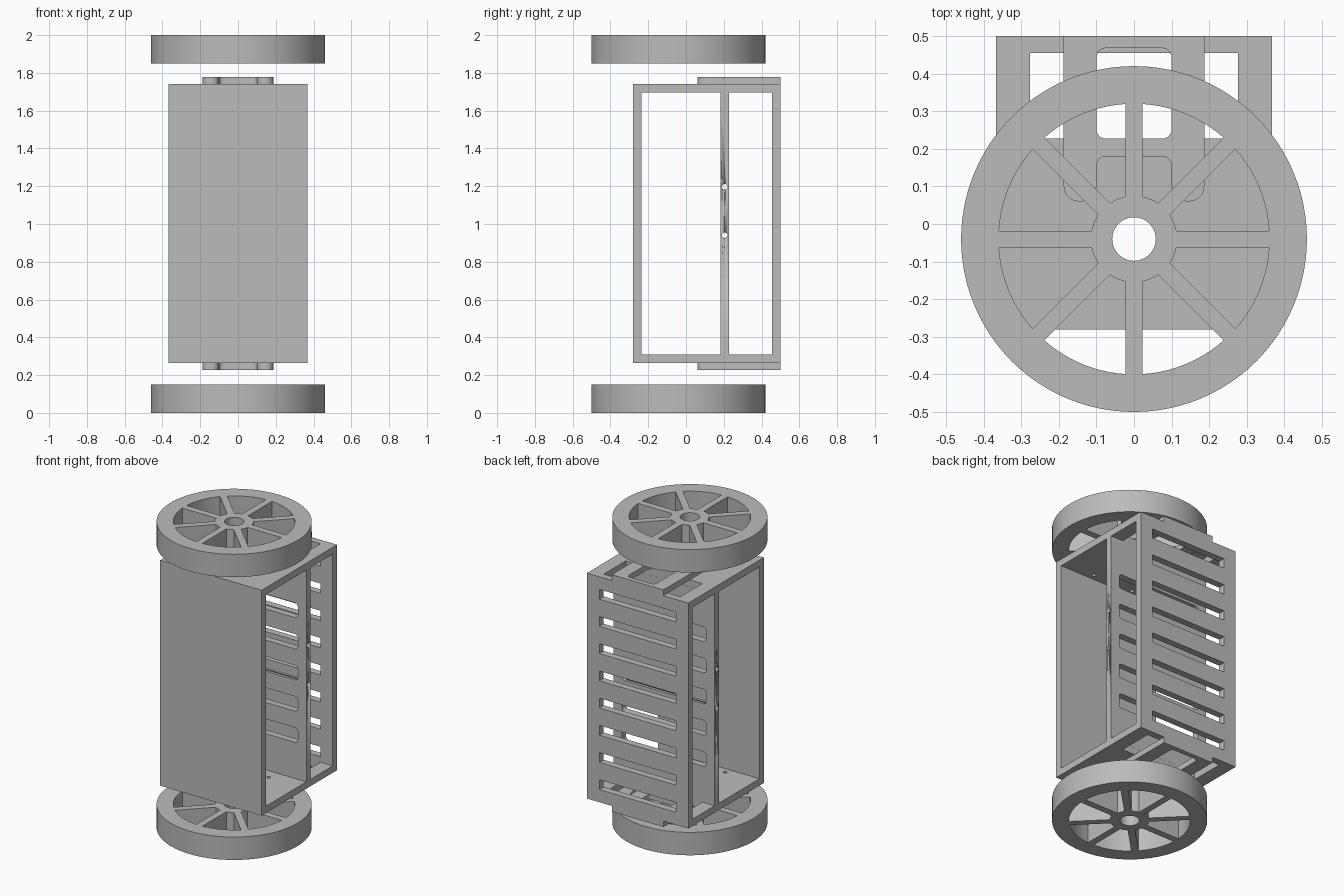
import bpy
import bmesh
from math import sin, cos, pi, asin
from mathutils import Matrix

cube = bpy.data.objects.get("Cube")
if cube:
    bpy.data.objects.remove(cube, do_unlink=True)

grey = bpy.data.materials.new("plain grey")
grey.use_nodes = True
grey.diffuse_color = (0.5, 0.5, 0.5, 1)
grey.node_tree.nodes["Principled BSDF"].inputs["Base Color"].default_value = (0.5, 0.5, 0.5, 1)


def arc(cx, cy, r, a0, a1, n):
    return [(cx + r * cos(a0 + (a1 - a0) * i / n), cy + r * sin(a0 + (a1 - a0) * i / n))
            for i in range(n + 1)]


def circle(cx, cy, r, n=32):
    return arc(cx, cy, r, 0, 2 * pi, n)[:-1]


def rect(x0, x1, y0, y1, r=0):
    if not r:
        return [(x0, y0), (x1, y0), (x1, y1), (x0, y1)]
    corners = [(x1 - r, y1 - r), (x0 + r, y1 - r), (x0 + r, y0 + r), (x1 - r, y0 + r)]
    return [p for i, (x, y) in enumerate(corners)
            for p in arc(x, y, r, i * pi / 2, (i + 1) * pi / 2, 6)]


def plate(name, loops, depth, matrix):
    """Extrude an outline with holes into a solid plate."""
    curve = bpy.data.curves.new(name, "CURVE")
    curve.dimensions = "2D"
    curve.fill_mode = "BOTH"
    curve.extrude = depth / 2
    for loop in loops:
        spline = curve.splines.new("POLY")
        spline.points.add(len(loop) - 1)
        for point, (x, y) in zip(spline.points, loop):
            point.co = (x, y, 0, 1)
        spline.use_cyclic_u = True
    temp = bpy.data.objects.new(name + " outline", curve)
    bpy.context.collection.objects.link(temp)
    bpy.context.view_layer.update()
    mesh = bpy.data.meshes.new_from_object(temp.evaluated_get(bpy.context.evaluated_depsgraph_get()))
    bpy.data.objects.remove(temp, do_unlink=True)
    bm = bmesh.new()
    bm.from_mesh(mesh)
    bmesh.ops.remove_doubles(bm, verts=bm.verts, dist=0.0001)
    bmesh.ops.transform(bm, matrix=matrix, verts=bm.verts)
    bmesh.ops.recalc_face_normals(bm, faces=bm.faces)
    bm.to_mesh(mesh)
    bm.free()
    mesh.name = name
    mesh.materials.clear()
    mesh.materials.append(grey)
    obj = bpy.data.objects.new(name, mesh)
    bpy.context.collection.objects.link(obj)
    bpy.ops.object.select_all(action="DESELECT")
    obj.select_set(True)
    bpy.context.view_layer.objects.active = obj
    bpy.ops.object.shade_smooth_by_angle(angle=pi / 6)
    return obj


def flat(z):
    return Matrix.Translation((0, 0, z))


def upright(y):
    return Matrix.Translation((0, y, 0)) @ Matrix.Rotation(pi / 2, 4, "X")


HALF, FRONT, BACK = 0.367, -0.28, 0.5
LOW, HIGH, WALL = 0.265, 1.74, 0.045
MID = (LOW + HIGH) / 2
AXLE = -0.04

# Spoked wheels
HUB, RIM, SPOKE = 0.115, 0.36, 0.022
wheel = [circle(0, AXLE, 0.46, 96), circle(0, AXLE, 0.058)]
for i in range(8):
    a, b = i * pi / 4, (i + 1) * pi / 4
    inner, outer = asin(SPOKE / HUB), asin(SPOKE / RIM)
    wheel.append(arc(0, AXLE, RIM, a + outer, b - outer, 10)
                 + arc(0, AXLE, HUB, b - inner, a + inner, 3))
for name, z in (("lower_wheel", 0.075), ("upper_wheel", 1.925)):
    plate(name, wheel, 0.15, flat(z))

# End panels with axle hole, screw holes and rear opening
end = [rect(-HALF, HALF, FRONT, BACK), circle(0, AXLE, 0.06),
       rect(-0.277, 0.277, 0.227, BACK - WALL)]
end += [circle(sx * 0.147, y, 0.012, 16) for sx in (-1, 1) for y in (-0.195, 0.108)]
for name, z in (("bottom_panel", LOW + WALL / 2), ("top_panel", HIGH - WALL / 2)):
    plate(name, end, WALL, flat(z))

# Forked brackets on both ends
R = 0.04
fork = [(0.187, BACK), (-0.187, BACK)]
fork += arc(-0.187 + R, 0.06 + R, R, pi, 1.5 * pi, 6)
fork += arc(-0.1 - R, 0.06 + R, R, 1.5 * pi, 2 * pi, 6)
fork += arc(-0.075, 0.155, 0.025, pi, pi / 2, 6)
fork += arc(0.075, 0.155, 0.025, pi / 2, 0, 6)
fork += arc(0.1 + R, 0.06 + R, R, pi, 1.5 * pi, 6)
fork += arc(0.187 - R, 0.06 + R, R, 1.5 * pi, 2 * pi, 6)
bracket = [fork, rect(-0.1, 0.1, 0.227, 0.468, 0.025)]
bracket += [circle(sx * 0.147, 0.108, 0.012, 16) for sx in (-1, 1)]
for name, z in (("bottom_bracket", LOW - 0.019), ("top_bracket", HIGH + 0.019)):
    plate(name, bracket, 0.038, flat(z))

# Upright walls: plain front, slotted back, slotted divider
wall = rect(-HALF, HALF, LOW + WALL, HIGH - WALL)
plate("front_wall", [wall], WALL, upright(FRONT + WALL / 2))

vents = [rect(-0.277, 0.277, z - 0.032, z + 0.032)
         for z in (MID + (i - 3.5) * 0.178 for i in range(8))]
plate("back_wall", [wall] + vents, WALL, upright(BACK - WALL / 2))

windows = [rect(-0.305, 0.305, z - 0.048, z + 0.048, 0.02)
           for z in (MID + (i - 2) * 0.204 for i in range(5))]
divider = plate("divider", [wall] + windows, WALL, upright(0.205))

# Cross holes through the divider edges
for i, z in enumerate((0.94, 1.197)):
    side = Matrix.Rotation(pi / 2, 4, "Y")
    drill = plate("drill_helper", [circle(0, 0, 0.015, 20)], 1,
                  Matrix.Translation((0, 0.205, z)) @ side)
    drill.hide_render = True
    cut = divider.modifiers.new("cross hole", "BOOLEAN")
    cut.object = drill
    cut.operation = "DIFFERENCE"
    cut.solver = "EXACT"
    bpy.context.view_layer.objects.active = divider
    bpy.ops.object.modifier_apply(modifier=cut.name)
    bpy.data.objects.remove(drill, do_unlink=True)
